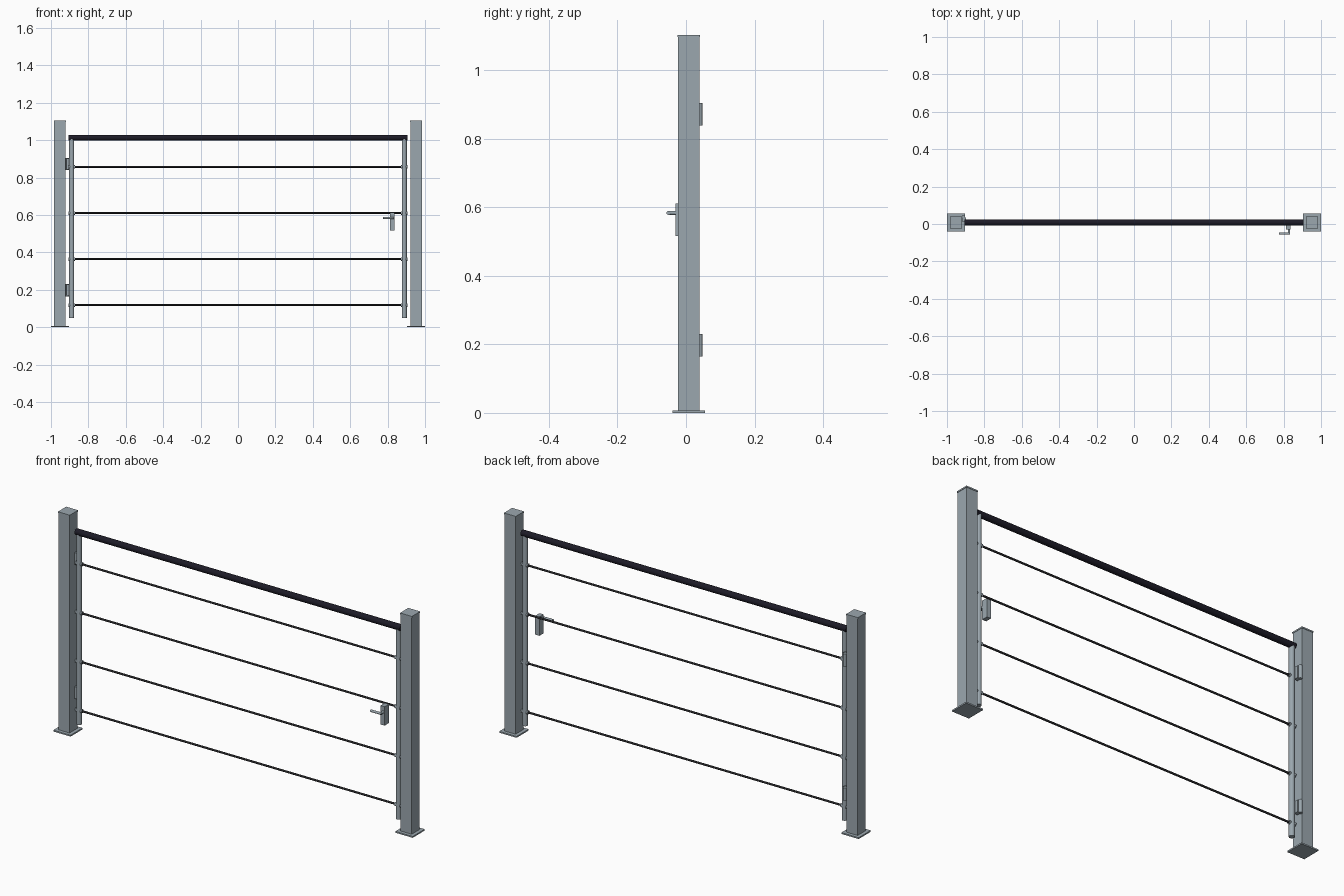
import bpy, math
from mathutils import Vector

if "Cube" in bpy.data.objects:
    bpy.data.objects.remove(bpy.data.objects["Cube"])

YC = 0.008  # depth of the fence centre line


def material(name, colour):
    m = bpy.data.materials.new(name)
    m.diffuse_color = (*colour, 1)
    m.use_nodes = True
    m.node_tree.nodes["Principled BSDF"].inputs["Base Color"].default_value = m.diffuse_color
    return m


STEEL = material("galvanised_grey", (0.33, 0.39, 0.43))
BLACK = material("rail_black", (0.012, 0.011, 0.020))
WIRE = material("rod_charcoal", (0.018, 0.018, 0.020))


def box(name, x, y, z, mat):
    """Box from (min, max) pairs."""
    bpy.ops.mesh.primitive_cube_add(size=1, location=[(a + b) / 2 for a, b in (x, y, z)])
    o = bpy.context.object
    o.name = name
    o.scale = [b - a for a, b in (x, y, z)]
    bpy.ops.object.transform_apply(location=False, rotation=False, scale=True)
    o.data.materials.append(mat)
    return o


def rod(name, a, b, r, mat, sides=32):
    """Round bar between two points."""
    a, b = Vector(a), Vector(b)
    d = b - a
    bpy.ops.mesh.primitive_cylinder_add(vertices=sides, radius=r, depth=d.length,
                                        location=(a + b) / 2,
                                        rotation=d.to_track_quat('Z', 'Y').to_euler())
    o = bpy.context.object
    o.name = name
    o.data.materials.append(mat)
    bpy.ops.object.shade_smooth_by_angle(angle=math.radians(35))
    return o


def block(name, x, half, z0, z1):
    return box(name, (x - half, x + half), (YC - half, YC + half), (z0, z1), STEEL)


ROD_HEIGHTS = (0.118, 0.364, 0.61, 0.857)

for side, s in (("left", -1), ("right", 1)):
    # square post with base plate and cap
    px = s * 0.952
    block(side + "_base_plate", px, 0.048, 0, 0.007)
    block(side + "_post", px, 0.031, 0.007, 1.097)
    block(side + "_post_cap", px, 0.033, 1.097, 1.104)
    # round gate upright with a sleeve at each rod
    sx = s * 0.889
    rod(side + "_gate_upright", (sx, YC, 0.05), (sx, YC, 1.005), 0.0135, STEEL)
    for i, z in enumerate(ROD_HEIGHTS):
        rod(f"{side}_rod_sleeve_{i + 1}", (sx - 0.018, YC, z), (sx + 0.018, YC, z),
            0.0095, STEEL, 20)

# infill rods and top handrail
for i, z in enumerate(ROD_HEIGHTS):
    rod(f"infill_rod_{i + 1}", (-0.885, YC, z), (0.885, YC, z), 0.005, WIRE, 16)
rod("top_rail", (-0.905, YC, 1.013), (0.905, YC, 1.013), 0.0155, BLACK)

# hinges on the back left
for name, z in (("lower", 0.198), ("upper", 0.872)):
    rod(name + "_hinge_pin", (-0.912, 0.039, z - 0.033), (-0.912, 0.039, z + 0.033),
        0.009, STEEL, 20)
    box(name + "_hinge_leaf", (-0.918, -0.898), (0.012, 0.036), (z - 0.03, z + 0.03), STEEL)

# latch case with lever handle
box("latch_case", (0.814, 0.837), (-0.03, 0.003), (0.517, 0.612), STEEL)
rod("handle_spindle", (0.829, -0.03, 0.584), (0.829, -0.051, 0.584), 0.006, STEEL, 20)
rod("handle_lever", (0.775, -0.051, 0.584), (0.835, -0.051, 0.584), 0.006, STEEL, 20)
